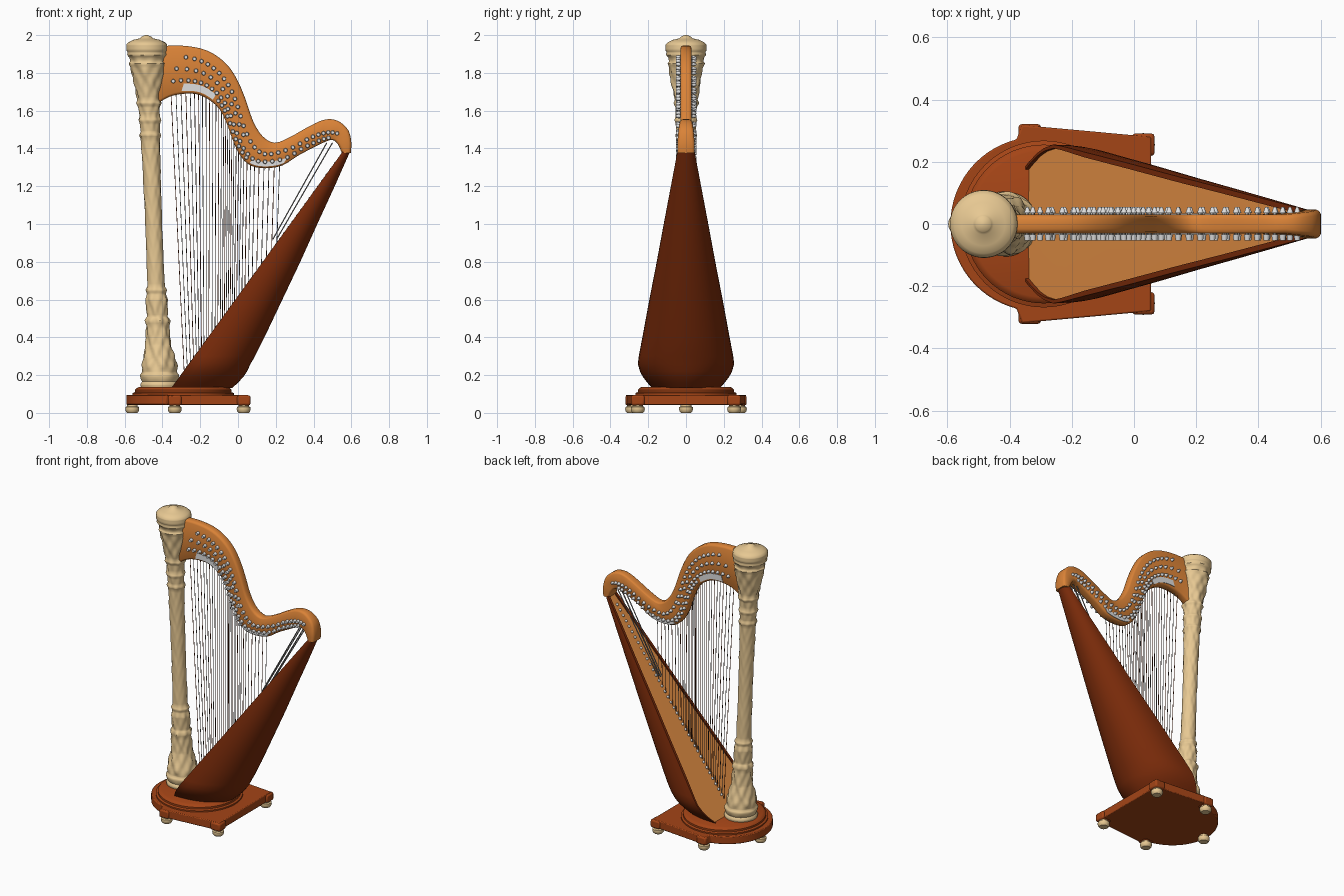
import bpy, bmesh, math
from mathutils import Vector, Matrix

cube = bpy.data.objects.get("Cube")
if cube:
    bpy.data.objects.remove(cube, do_unlink=True)


def material(name, rgb):
    m = bpy.data.materials.new(name)
    m.use_nodes = True
    m.diffuse_color = (*rgb, 1)
    bsdf = m.node_tree.nodes["Principled BSDF"]
    bsdf.inputs["Base Color"].default_value = (*rgb, 1)
    bsdf.inputs["Roughness"].default_value = 0.5
    return m


CREAM = material("carved cream", (0.80, 0.58, 0.29))
ORANGE = material("orange wood", (0.70, 0.225, 0.038))
BOARD = material("light orange wood", (0.80, 0.285, 0.06))
BROWN = material("dark brown wood", (0.195, 0.024, 0.003))
RED = material("red brown wood", (0.37, 0.058, 0.008))
METAL = material("pale metal", (0.74, 0.74, 0.74))
GREY = material("grey string", (0.30, 0.29, 0.28))
DARK = material("dark string", (0.07, 0.035, 0.025))


def finish(name, bm, mats, angle=40):
    bmesh.ops.recalc_face_normals(bm, faces=bm.faces)
    me = bpy.data.meshes.new(name)
    bm.to_mesh(me)
    bm.free()
    for m in mats:
        me.materials.append(m)
    me.shade_smooth()
    me.set_sharp_from_angle(angle=math.radians(angle))
    ob = bpy.data.objects.new(name, me)
    bpy.context.collection.objects.link(ob)
    return ob


def loft(name, rings, mats, angle=40, second=()):
    """Skin closed rings; strips listed in second take the second material."""
    bm = bmesh.new()
    vs = [[bm.verts.new(p) for p in r] for r in rings]
    n = len(vs[0])
    for a, b in zip(vs, vs[1:]):
        for j in range(n):
            k = (j + 1) % n
            f = bm.faces.new((a[j], a[k], b[k], b[j]))
            f.material_index = int(j in second)
    bm.faces.new(vs[0])
    bm.faces.new(vs[-1])
    return finish(name, bm, mats, angle)


def circle(cx, cy, z, r, n=32):
    return [(cx + r * math.cos(math.tau * i / n), cy + r * math.sin(math.tau * i / n), z)
            for i in range(n)]


def lerp_table(table, z):
    for a, b in zip(table, table[1:]):
        if z <= b[0]:
            t = (z - a[0]) / (b[0] - a[0])
            return [p + (q - p) * t for p, q in zip(a[1:], b[1:])]
    return table[-1][1:]


def slab(name, outline, z0, z1, mat, bevel=0.008):
    ob = loft(name, [[(x, y, z) for x, y in outline] for z in (z0, z1)], [mat])
    mod = ob.modifiers.new("soft edges", "BEVEL")
    mod.width, mod.segments, mod.limit_method = bevel, 2, "ANGLE"
    return ob


# Base: round front end with a flared rectangular back
arc = [(-0.31 + 0.28 * math.cos(a), 0.28 * math.sin(a))
       for a in [math.radians(104 + 152 * i / 28) for i in range(29)]]
slab("base_plinth", [(0.055, -0.28), (0.055, 0.28), (-0.36, 0.318)] + arc + [(-0.36, -0.318)],
     0.043, 0.096, RED, 0.005)
FEET = [(-0.56, 0), (-0.335, 0.285), (-0.335, -0.285), (0.03, 0.255), (0.03, -0.255)]
for i, (x, y) in enumerate(FEET):
    if y:
        w = 0.036
        slab(f"corner_block_{i}", [(x - w, y - w), (x + w, y - w), (x + w, y + w), (x - w, y + w)],
             0.04, 0.093, RED, 0.01)
    foot = [(0, 0.027), (0.008, 0.034), (0.02, 0.037), (0.03, 0.036), (0.035, 0.028), (0.046, 0.028)]
    loft(f"foot_{i}", [circle(x, y, z, r, 20) for z, r in foot], [CREAM])
step = [(0.09, 0.268), (0.105, 0.268), (0.11, 0.255), (0.122, 0.255), (0.13, 0.248), (0.137, 0.235)]
loft("base_step", [circle(-0.29, 0, z, r, 64) for z, r in step], [RED])

# Column: leaning turned profile with carved relief
PROFILE = [(0.13, 0.10), (0.15, 0.104), (0.165, 0.094), (0.18, 0.1), (0.2, 0.103), (0.215, 0.092),
           (0.25, 0.092), (0.36, 0.066), (0.46, 0.06), (0.49, 0.066), (0.51, 0.054), (0.6, 0.058),
           (0.63, 0.05), (0.65, 0.056), (0.67, 0.046), (1.0, 0.044), (1.3, 0.047), (1.45, 0.05),
           (1.47, 0.057), (1.49, 0.05), (1.53, 0.053), (1.55, 0.06), (1.57, 0.052), (1.62, 0.056),
           (1.64, 0.066), (1.66, 0.06), (1.83, 0.09), (1.85, 0.097), (1.86, 0.09), (1.88, 0.094),
           (1.895, 0.106), (1.91, 0.103), (1.92, 0.109), (1.95, 0.108), (1.963, 0.095),
           (1.975, 0.07), (1.983, 0.034), (1.993, 0.024), (2.0, 0.006)]
RELIEF = [(0.13, 0), (0.21, 0.02), (0.24, 0.08), (0.45, 0.07), (0.6, 0.05), (0.68, 0.02),
          (1.1, 0.03), (1.45, 0.04), (1.62, 0.05), (1.7, 0.07), (1.8, 0.06), (1.88, 0.02), (1.9, 0)]
levels = sorted({round(0.13 + 0.015 * i, 3) for i in range(125)} | {p[0] for p in PROFILE})
rings = []
for z in levels:
    r, depth = lerp_table(PROFILE, z)[0], lerp_table(RELIEF, z)[0]
    cx = -0.413 - 0.072 * (z - 0.14) / 1.86
    ring = []
    for i in range(64):
        a = math.tau * i / 64
        k = r * (1 + depth * math.sin(8 * a) * math.sin(z * 55) + depth * 0.5 * math.sin(5 * a + z * 30))
        ring.append((cx + k * math.cos(a), k * math.sin(a), z))
    rings.append(ring)
loft("carved_column", rings, [CREAM], 50)

# Sound box: rounded back, flat sloping front with a recessed board
BODY = [(0.132, -0.03, 0.18), (0.16, 0.0, 0.205), (0.19, 0.028, 0.228), (0.22, 0.048, 0.244),
        (0.26, 0.067, 0.255), (0.3, 0.09, 0.25), (0.4, 0.14, 0.231), (0.6, 0.235, 0.194),
        (0.8, 0.33, 0.155), (1.0, 0.42, 0.118), (1.2, 0.512, 0.08), (1.385, 0.594, 0.045)]


def front_x(z):
    return -0.34 + 0.725 * (z - 0.15)


N = 28
rings = []
for z, xb, w in BODY:
    xf = front_x(z)
    t = min(0.009 + 0.04 * max(z - 0.2, 0), 0.018)
    ring = [(xf + (xb - xf) * max(math.cos(a), 0) ** 0.85, w * math.sin(a), z)
            for a in [math.pi * (i / N - 0.5) for i in range(N + 1)]]
    ring += [(xf, w - t, z), (xf + 0.012, w - t, z), (xf + 0.01, 0, z),
             (xf + 0.012, t - w, z), (xf, t - w, z)]
    rings.append(ring)
loft("sound_box", rings, [BROWN, BOARD], 40, (N + 2, N + 3))

# Neck: paired upper and lower outline points, smoothed along the curve
UPPER = [(-.43, 1.94), (-.31, 1.945), (-.20, 1.93), (-.12, 1.895), (-.05, 1.835), (0, 1.755),
         (.04, 1.66), (.08, 1.545), (.13, 1.465), (.195, 1.43), (.275, 1.46), (.355, 1.505),
         (.435, 1.545), (.49, 1.555), (.54, 1.54), (.585, 1.495), (.6, 1.43), (.597, 1.375)]
LOWER = [(-.43, 1.635), (-.36, 1.675), (-.28, 1.69), (-.21, 1.685), (-.15, 1.655), (-.10, 1.61),
         (-.065, 1.545), (-.03, 1.45), (.01, 1.365), (.065, 1.31), (.145, 1.295), (.235, 1.31),
         (.315, 1.36), (.39, 1.40), (.45, 1.43), (.50, 1.445), (.53, 1.42), (.55, 1.375)]
LAST = len(UPPER) - 1


def spline(pts, s):
    i = min(int(s), LAST - 1)
    t = s - i
    a, b, c, d = [Vector(pts[min(max(i + k, 0), LAST)]) for k in (-1, 0, 1, 2)]
    return 0.5 * (2 * b + (c - a) * t + (2 * a - 5 * b + 4 * c - d) * t ** 2
                  + (3 * b - a - 3 * c + d) * t ** 3)


def neck_point(s, f):
    return spline(LOWER, s).lerp(spline(UPPER, s), f)


rings = []
for i in range(LAST * 3 + 1):
    s = i / 3
    lo, up = spline(LOWER, s), spline(UPPER, s)
    d = (up - lo).normalized()
    h = 0.03 + 0.016 * min(max((s - 13) / 3, 0), 1)
    side = [(lo, h - 0.014), (lo + d * 0.005, h - 0.005), (lo + d * 0.014, h),
            (up - d * 0.014, h), (up - d * 0.005, h - 0.005), (up, h - 0.014)]
    rings.append([(p.x, y, p.y) for p, y in side] + [(p.x, -y, p.y) for p, y in reversed(side)])
loft("neck", rings, [ORANGE], 55)

# Metal plates along the lower edge of the neck, showing on both sides
for name, s0, s1 in (("upper_plate", 1.7, 4.2), ("lower_plate", 8.8, 11.0)):
    rings = []
    for i in range(13):
        s = s0 + (s1 - s0) * i / 12
        a, b = neck_point(s, 0.06), neck_point(s, 0.22)
        rings.append([(a.x, -.033, a.y), (b.x, -.033, b.y), (b.x, .033, b.y), (a.x, .033, a.y)])
    loft(name, rings, [METAL])

# Tuning pins: rows through the neck, with a knob at each end
bm = bmesh.new()
turn = Matrix.Rotation(math.pi / 2, 4, "X")
for f0, f1, s0, s1, count in ((0.78, 0.5, 1.2, 14.8, 30), (0.55, 0.45, 0.8, 7.5, 12),
                              (0.3, 0.22, 0.8, 14.4, 30), (0.14, 0.12, 4.4, 8.6, 10)):
    for i in range(count):
        t = (i + 0.5) / count
        p = neck_point(s0 + (s1 - s0) * t, f0 + (f1 - f0) * min(t * 1.6, 1))
        at = Matrix.Translation((p.x, 0, p.y))
        bmesh.ops.create_cone(bm, cap_ends=True, segments=8, radius1=0.006, radius2=0.006,
                              depth=0.08, matrix=at @ turn)
        for y, tip in ((-0.043, 0.009), (0.045, 0.004)):
            cone = Matrix.Translation((p.x, y, p.y)) @ (turn if y < 0 else turn.inverted())
            bmesh.ops.create_cone(bm, cap_ends=True, segments=10, radius1=0.0115, radius2=tip,
                                  depth=0.02, matrix=cone)
finish("tuning_pins", bm, [METAL])


def wires(name, lines, radius, mat):
    cu = bpy.data.curves.new(name, "CURVE")
    cu.dimensions, cu.bevel_depth, cu.bevel_resolution = "3D", radius, 1
    for line in lines:
        sp = cu.splines.new("POLY")
        sp.points.add(len(line) - 1)
        for q, p in zip(sp.points, line):
            q.co = (*p, 1)
    cu.materials.append(mat)
    bpy.context.collection.objects.link(bpy.data.objects.new(name, cu))


# Strings from the neck to the centre of the sound board, fanned at the column end
lines = []
for i in range(32):
    top = neck_point(1.0 + 9.7 * i / 31, 0.1)
    x = top.x + 0.07 * max(0, 1 - (top.x + 0.355) / 0.2) - 0.015 * i / 31
    lines.append([(top.x, -0.008, top.y), (x, 0, 0.15 + (x + 0.335) / 0.725)])
for k, (name, mat) in enumerate((("brown", BROWN), ("grey", GREY), ("dark", DARK))):
    wires(f"{name}_strings", lines[k::3], 0.0019, mat)
wires("short_strings", [[(x0, y, z0), (x1, y * 0.5, 0.92)] for y in (-0.014, 0.014)
                        for x0, z0, x1 in ((0.47, 1.43, 0.185), (0.50, 1.43, 0.205))], 0.0035, GREY)

# String pegs down the middle of the sound board
bm = bmesh.new()
for i in range(36):
    z = 0.24 + 1.08 * i / 35
    bmesh.ops.create_uvsphere(bm, u_segments=8, v_segments=6, radius=0.009,
                              matrix=Matrix.Translation((front_x(z) + 0.008, 0, z)))
finish("string_pegs", bm, [METAL], 60)
